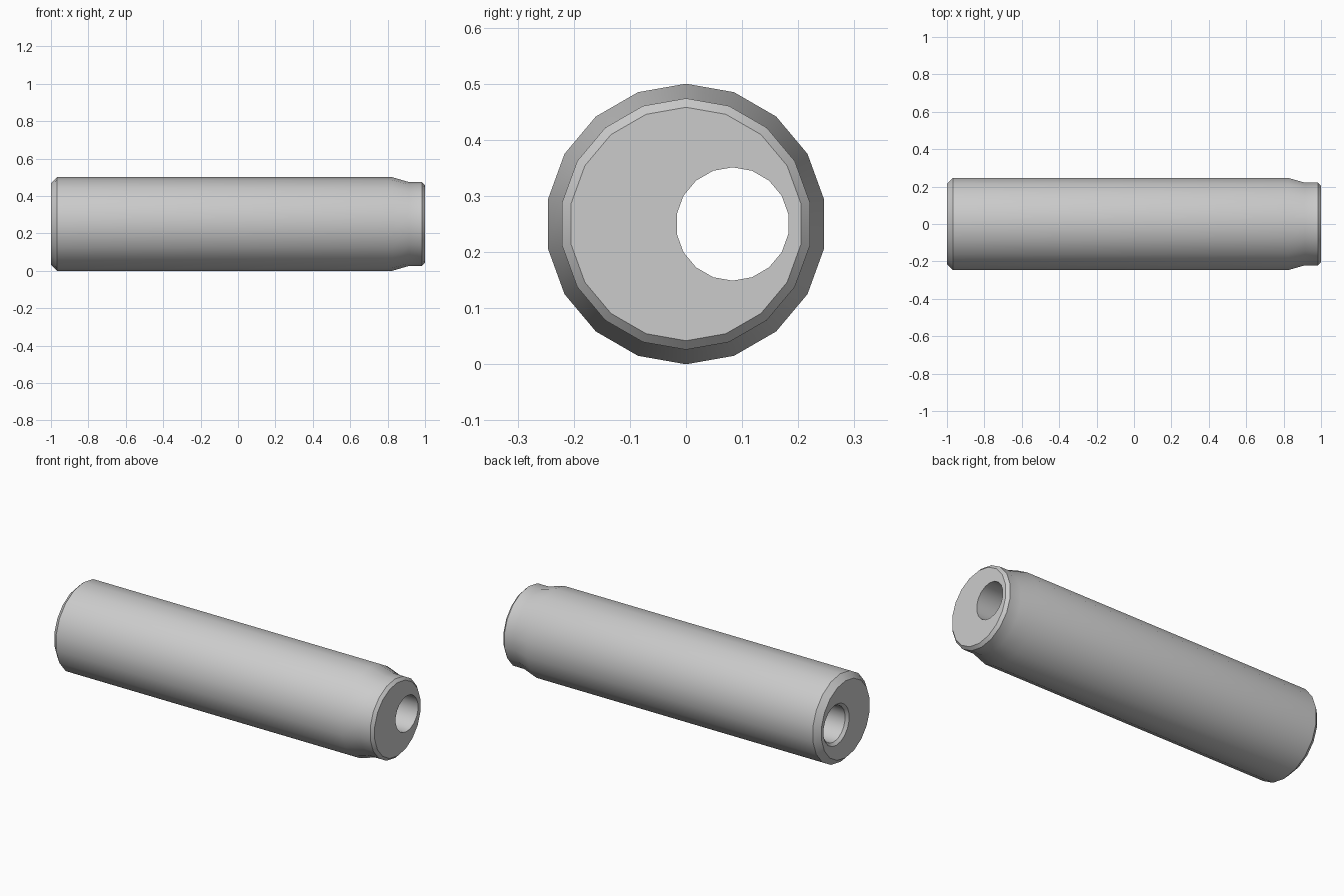
import bpy, bmesh
from math import sin, cos, tau, radians

if "Cube" in bpy.data.objects:
    bpy.data.objects.remove(bpy.data.objects["Cube"])

SIDES = 18
AXIS_Z = 0.25
BORE_Y = 0.083

# Stations (x, radius, y offset): outer skin left to right, then the off-centre bore back again
outer = [(-1.0, 0.218, 0), (-0.968, 0.25, 0), (0.825, 0.25, 0),
         (0.915, 0.224, 0), (0.984, 0.224, 0), (1.0, 0.208, 0)]
bore = [(1.0, 0.101, BORE_Y), (-0.985, 0.101, BORE_Y), (-1.0, 0.116, BORE_Y)]


def ring(bm, x, r, y):
    return [bm.verts.new((x, y + r * sin(tau * i / SIDES), AXIS_Z + r * cos(tau * i / SIDES)))
            for i in range(SIDES)]


# Closed loop of rings: the end faces join the skin to the bore
bm = bmesh.new()
rings = [ring(bm, *s) for s in outer + bore]
for k, a in enumerate(rings):
    b = rings[(k + 1) % len(rings)]
    for i in range(SIDES):
        j = (i + 1) % SIDES
        bm.faces.new((a[i], a[j], b[j], b[i]))
bmesh.ops.recalc_face_normals(bm, faces=bm.faces)

mesh = bpy.data.meshes.new("bored_pin")
bm.to_mesh(mesh)
bm.free()
pin = bpy.data.objects.new("bored_pin", mesh)
bpy.context.collection.objects.link(pin)

# Smooth sides, crisp chamfers
bpy.context.view_layer.objects.active = pin
pin.select_set(True)
bpy.ops.object.shade_smooth_by_angle(angle=radians(30))
